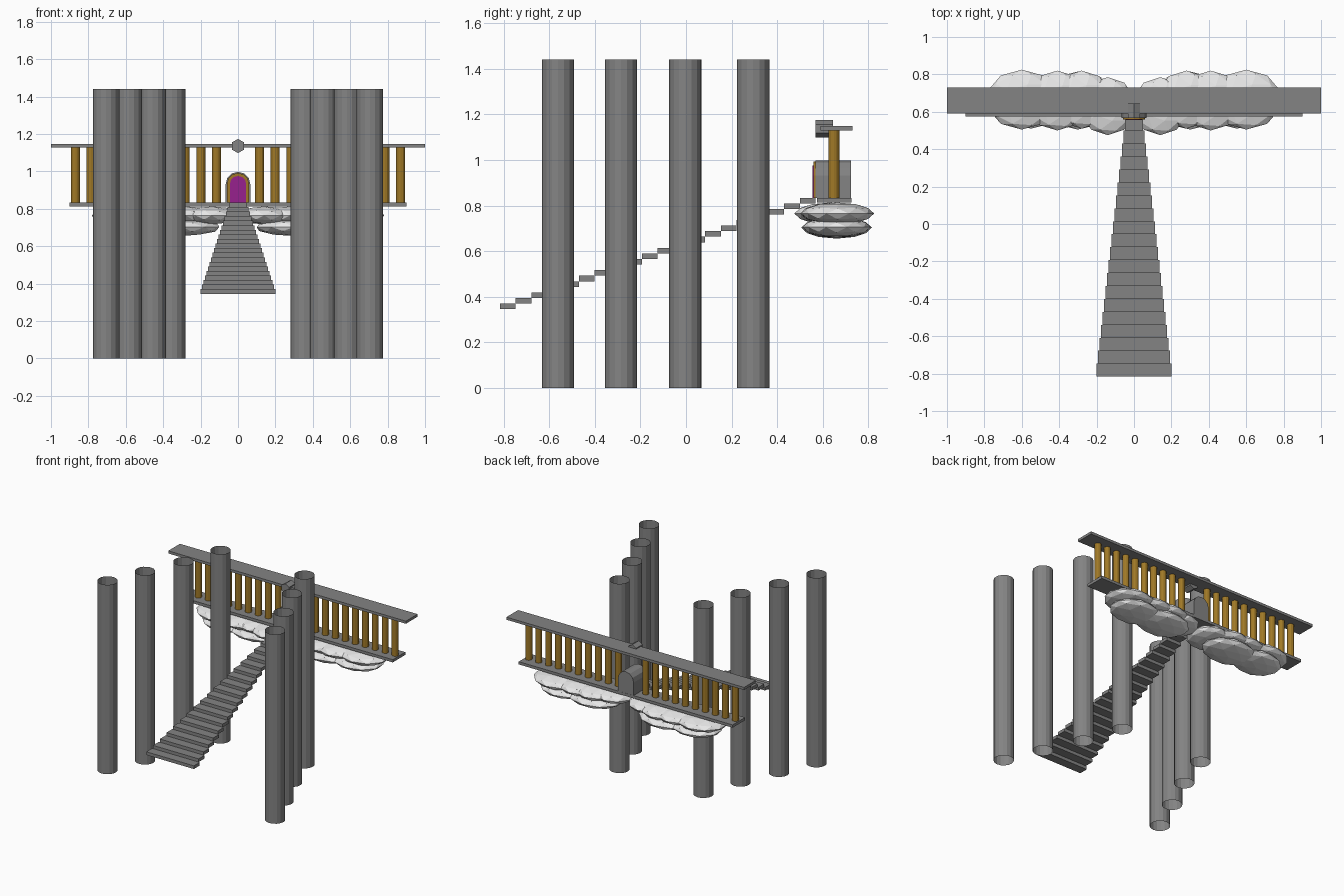
import bpy, bmesh, math
from mathutils import Matrix, Vector

if "Cube" in bpy.data.objects:
    bpy.data.objects.remove(bpy.data.objects["Cube"], do_unlink=True)


def material(name, rgb):
    m = bpy.data.materials.new(name)
    m.use_nodes = True
    m.diffuse_color = (*rgb, 1)
    m.node_tree.nodes["Principled BSDF"].inputs["Base Color"].default_value = (*rgb, 1)
    return m


STONE = material("grey stone", (0.23, 0.23, 0.23))
GOLD = material("dark gold", (0.35, 0.19, 0.02))
PURPLE = material("purple", (0.31, 0.015, 0.27))
CLOUD = material("cloud white", (0.8, 0.8, 0.8))


def finish(bm, name, mat):
    mesh = bpy.data.meshes.new(name)
    bm.to_mesh(mesh)
    bm.free()
    mesh.materials.append(mat)
    ob = bpy.data.objects.new(name, mesh)
    bpy.context.collection.objects.link(ob)
    return ob


def box(name, mat, x, y, z):
    """Box from (min, max) ranges on each axis."""
    bm = bmesh.new()
    size = [r[1] - r[0] for r in (x, y, z)]
    mid = Vector([(r[1] + r[0]) / 2 for r in (x, y, z)])
    bmesh.ops.create_cube(bm, size=1, matrix=Matrix.Translation(mid) @ Matrix.Diagonal((*size, 1)))
    return finish(bm, name, mat)


def cylinder(name, mat, x, y, z0, z1, radius, sides, capped):
    bm = bmesh.new()
    bmesh.ops.create_cone(bm, cap_ends=capped, segments=sides, radius1=radius, radius2=radius,
                          depth=z1 - z0, matrix=Matrix.Translation((x, y, (z0 + z1) / 2)))
    return finish(bm, name, mat)


def arch(half, base, spring, segments=6):
    """Arched doorway outline in x and z."""
    arc = [(half * math.cos(math.pi * i / segments), spring + half * math.sin(math.pi * i / segments))
           for i in range(segments + 1)]
    return [(half, base)] + arc + [(-half, base)]


def extrude_outline(name, mat, outline, y0, y1):
    """Solid with the given x, z outline running along y."""
    bm = bmesh.new()
    face = bm.faces.new([bm.verts.new((x, y0, z)) for x, z in outline])
    out = bmesh.ops.extrude_face_region(bm, geom=[face])["geom"]
    moved = [v for v in out if isinstance(v, bmesh.types.BMVert)]
    bmesh.ops.translate(bm, verts=moved, vec=(0, y1 - y0, 0))
    if not any(face in f.link_faces for f in bm.edges if face.is_valid):
        bm.faces.new([v for v in bm.verts if v not in moved])
    bmesh.ops.recalc_face_normals(bm, faces=bm.faces)
    return finish(bm, name, mat)


def cloud(name, centre, radii):
    bm = bmesh.new()
    bmesh.ops.create_icosphere(bm, subdivisions=2, radius=1,
                               matrix=Matrix.Translation(centre) @ Matrix.Diagonal((*radii, 1)))
    return finish(bm, name, CLOUD)


FLOOR_TOP = 0.834
BEAM_LOW = 1.128

# Two converging rows of open tall columns
for side, tag in ((1, "left"), (-1, "right")):
    for x, y in ((0.705, -0.561), (0.583, -0.285), (0.456, -0.003), (0.353, 0.294)):
        cylinder(f"{tag}_column", STONE, side * x, y, 0, 1.44, 0.071, 16, False)

    # Balustrade pillars
    for i in range(10):
        cylinder(f"{tag}_pillar", GOLD, side * (0.115 + 0.0838 * i), 0.648,
                 FLOOR_TOP, BEAM_LOW, 0.024, 12, True)

    # Flattened faceted clouds under the floor
    for cx, cy, rx, ry in ((0.6, 0.665, 0.19, 0.16), (0.41, 0.66, 0.17, 0.16),
                           (0.28, 0.665, 0.16, 0.155), (0.14, 0.63, 0.15, 0.155)):
        cloud(f"{tag}_upper_cloud", (side * cx, cy, 0.765), (rx, ry, 0.048))
    cloud(f"{tag}_lower_cloud", (side * 0.55, 0.66, 0.705), (0.19, 0.15, 0.045))
    cloud(f"{tag}_lower_cloud", (side * 0.3, 0.66, 0.703), (0.21, 0.155, 0.048))

# Tapering staircase
STEPS = 20
for i in range(STEPS):
    half = 0.2 - 0.153 * i / (STEPS - 1)
    y = -0.816 + 0.0692 * i
    z = 0.346 + 0.0244 * i
    box("stair_step", STONE, (-half, half), (y, y + 0.0692), (z, z + 0.0244))

# Floor slab and top beam
box("floor_slab", STONE, (-0.9, 0.9), (0.575, 0.725), (0.813, FLOOR_TOP))
box("top_beam", STONE, (-1, 1), (0.59, 0.73), (BEAM_LOW, 1.148))

# Hexagonal emblem block on the beam
hexagon = [(0.038 * math.sin(math.pi * i / 3), 1.136 + 0.038 * math.cos(math.pi * i / 3))
           for i in range(6)]
extrude_outline("hexagon_block", STONE, hexagon, 0.567, 0.645)

# Arched gatehouse, gold surround and purple door
extrude_outline("gatehouse", STONE, arch(0.066, FLOOR_TOP, 0.932), 0.567, 0.724)
extrude_outline("door_surround", GOLD, arch(0.06, FLOOR_TOP, 0.932), 0.558, 0.567)
extrude_outline("door_panel", PURPLE, arch(0.044, FLOOR_TOP, 0.932), 0.555, 0.558)
